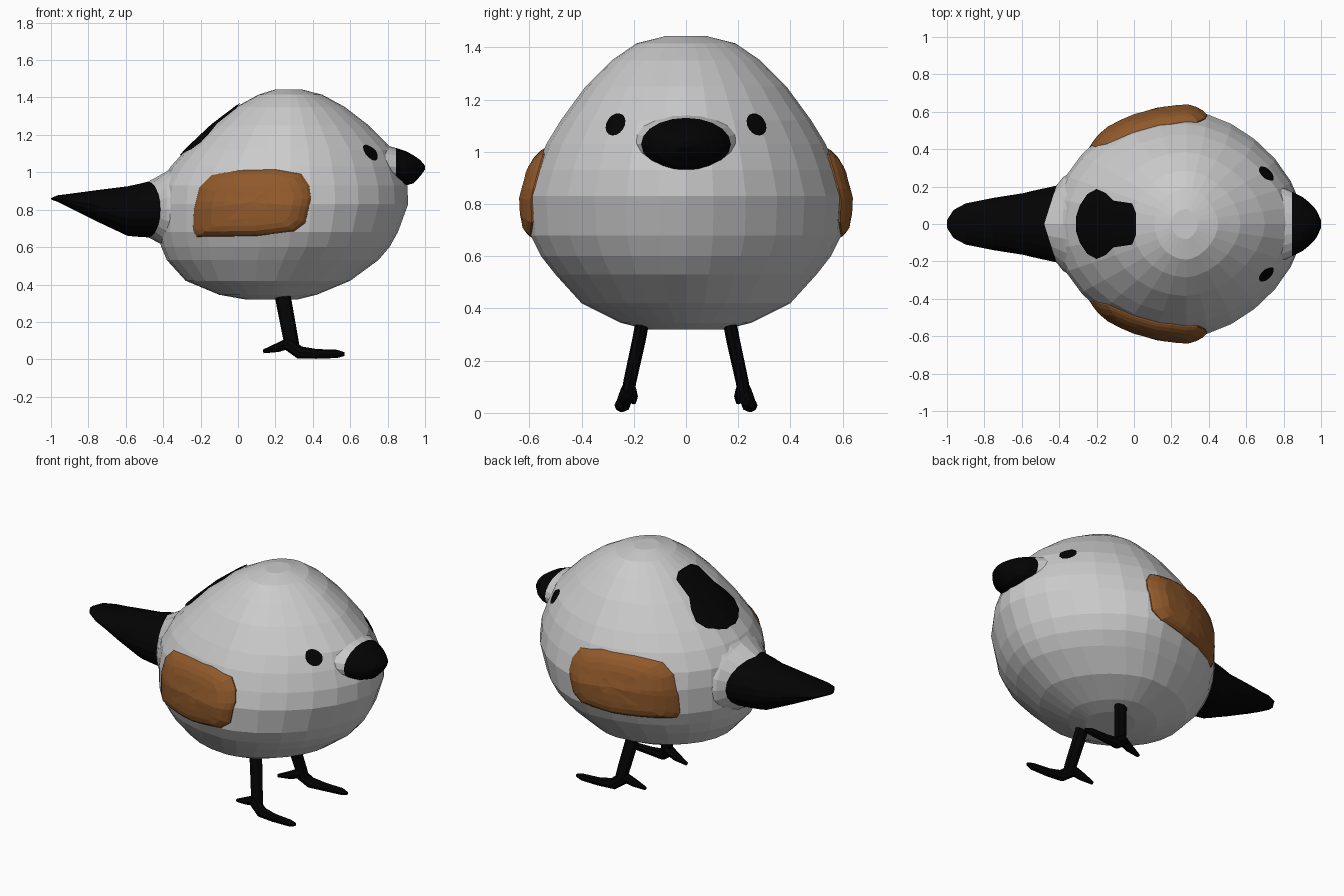
import bpy, bmesh, math
from mathutils import Vector
from mathutils.bvhtree import BVHTree

if "Cube" in bpy.data.objects:
    bpy.data.objects.remove(bpy.data.objects["Cube"])


def material(name, col):
    m = bpy.data.materials.new(name)
    m.diffuse_color = (*col, 1)
    m.use_nodes = True
    m.node_tree.nodes["Principled BSDF"].inputs["Base Color"].default_value = m.diffuse_color
    return m


GREY = material("light grey", (0.6, 0.6, 0.6))
BLACK = material("black", (0.001, 0.001, 0.001))
BROWN = material("brown", (0.28, 0.1, 0.024))


def finish(bm, name, mats, mirror=False):
    me = bpy.data.meshes.new(name)
    bm.to_mesh(me)
    ob = bpy.data.objects.new(name, me)
    bpy.context.collection.objects.link(ob)
    for m in mats:
        me.materials.append(m)
    if mirror:
        mod = ob.modifiers.new("mirror", 'MIRROR')
        mod.use_axis = (False, True, False)
    return ob


def loft(rings):
    """Closed skin through rings of equal point count."""
    bm = bmesh.new()
    vs = [[bm.verts.new(p) for p in r] for r in rings]
    n = len(vs[0])
    for k, (a, b) in enumerate(zip(vs, vs[1:])):
        for i in range(n):
            j = (i + 1) % n
            # the first two bands are grey where a second colour is given
            bm.faces.new((a[i], a[j], b[j], b[i])).material_index = int(k > 1)
    bm.faces.new(vs[0])
    bm.faces.new(vs[-1]).material_index = 1
    bmesh.ops.recalc_face_normals(bm, faces=bm.faces)
    return bm


def cross_rings(stations, n=20):
    """Elliptic sections along x: (x, top, bottom, half width, forward bend at the sides)."""
    return [[(x + bend * abs(math.cos(t)), w * math.cos(t), (a + b) / 2 + (a - b) / 2 * math.sin(t))
             for t in (2 * math.pi * i / n for i in range(n))] for x, a, b, w, bend in stations]


def tube(name, pts, radii, flat=1, n=8):
    pts = [Vector(p) for p in pts]
    rings = []
    for i, p in enumerate(pts):
        d = (pts[min(i + 1, len(pts) - 1)] - pts[max(i - 1, 0)]).normalized()
        u = d.cross(Vector((0, 1, 0))).normalized()
        v = d.cross(u) * flat
        rings.append([p + radii[i] * (u * math.cos(k * 2 * math.pi / n) + v * math.sin(k * 2 * math.pi / n))
                      for k in range(n)])
    bm = loft(rings)
    for f in bm.faces:
        f.material_index = 0
    finish(bm, name, [BLACK], True)


# Body: egg-shaped horizontal rings (z, centre x, front x, back x, half width)
LEVELS = [(.32, .17, .32, .04, .15), (.345, .18, .42, -.1, .25), (.42, .2, .6, -.28, .40),
          (.53, .24, .75, -.38, .50), (.6, .27, .81, -.41, .555), (.68, .28, .855, -.43, .595),
          (.83, .28, .91, -.43, .605), (.93, .28, .905, -.42, .575), (1.03, .28, .87, -.36, .535),
          (1.12, .28, .83, -.28, .48), (1.25, .28, .7, -.14, .385), (1.35, .28, .57, -.01, .285),
          (1.415, .28, .45, .11, .19), (1.443, .28, .34, .2, .08)]


def body_ring(z, cx, xf, xb, w, n=28):
    ring = []
    for i in range(n):
        c, s = math.cos(2 * math.pi * i / n), math.sin(2 * math.pi * i / n)
        e = 2 / (1.72 if c > 0 else 2.0)
        r = xf - cx if c > 0 else cx - xb
        ring.append((cx + math.copysign(abs(c) ** e, c) * r, math.copysign(abs(s) ** e, s) * w, z))
    return ring


bm = loft([body_ring(*l) for l in LEVELS])
for f in bm.faces:
    f.material_index = 0
tree = BVHTree.FromBMesh(bm)
finish(bm, "body", [GREY])

# Tail with grey collar
finish(loft(cross_rings([(-.28, 1.1, .54, .31, 0), (-.38, 1.005, .6, .25, 0), (-.48, .95, .652, .205, .065),
                         (-.53, .938, .655, .18, 0), (-.59, .925, .66, .165, 0), (-.75, .905, .735, .14, 0),
                         (-.9, .885, .81, .11, 0), (-.965, .877, .842, .075, 0), (-1, .862, .855, .02, 0)])),
       "tail", [GREY, BLACK])

# Beak with grey root
finish(loft(cross_rings([(.7, 1.17, .9, .24, 0), (.77, 1.15, .915, .208, 0), (.845, 1.13, .928, .172, 0),
                         (.9, 1.112, .93, .145, 0), (.94, 1.09, .942, .113, 0), (.975, 1.065, .98, .075, 0),
                         (1, 1.035, 1.015, .02, 0)])),
       "beak", [GREY, BLACK])


def plate(name, outline, to3d, direction, mat, rings, mirror):
    """Patch laid on the body; rings are (scale, lift) from centre to rim."""
    d = Vector(direction)
    n = len(outline)
    cu, cv = sum(p[0] for p in outline) / n, sum(p[1] for p in outline) / n

    def drop(u, v, lift):
        start = Vector(to3d(u, v)) - d * 3
        return tree.ray_cast(start, d)[0] - d * lift

    bm = bmesh.new()
    prev, mid = None, bm.verts.new(drop(cu, cv, rings[0][1]))
    for s, lift in rings:
        cur = [bm.verts.new(drop(cu + (u - cu) * s, cv + (v - cv) * s, lift)) for u, v in outline]
        for i in range(n):
            j = (i + 1) % n
            bm.faces.new((prev[i], prev[j], cur[j], cur[i]) if prev else (mid, cur[i], cur[j]))
        prev = cur
    bmesh.ops.recalc_face_normals(bm, faces=bm.faces)
    if sum(f.normal.dot(d) * f.calc_area() for f in bm.faces) > 0:
        bmesh.ops.reverse_faces(bm, faces=bm.faces)
    finish(bm, name, [mat], mirror)


def refine(pts, k=4):
    return [(a[0] + (b[0] - a[0]) * i / k, a[1] + (b[1] - a[1]) * i / k)
            for a, b in zip(pts, pts[1:] + pts[:1]) for i in range(k)]


# Wings
wing = [(-.24, .69), (-.235, .8), (-.205, .92), (-.14, .985), (0, 1.01), (.2, 1.015), (.34, .99),
        (.38, .93), (.39, .86), (.36, .73), (.3, .685), (.1, .66), (-.22, .655)]
plate("wing", refine(wing, 3), lambda x, z: (x, 0, z), (0, 1, 0), BROWN,
      [(.25, .034), (.5, .036), (.7, .036), (.85, .03), (.95, .018), (1, .006), (1.005, -.02)], True)

# Eyes: ellipses leaning inward at the top
eye = []
for k in range(16):
    a, b = .046 * math.cos(k * math.pi / 8), .034 * math.sin(k * math.pi / 8)
    eye.append((-.27 + a * .55 - b * .835, 1.105 + a * .835 + b * .55))
plate("eye", eye, lambda y, z: (0, y, z), (-1, 0, 0), BLACK, [(.5, .006), (1, .006)], True)

# Black marking on the back
half = [(.01, .06), (-.01, .11), (-.11, .125), (-.15, .165), (-.2, .187), (-.25, .16), (-.29, .1), (-.31, .04)]
mark = refine(half + [(x, -y) for x, y in reversed(half)], 3)
plate("back_marking", mark, lambda x, y: (x, y, 0), (0, 0, -1), BLACK,
      [(k / 8, .009) for k in range(1, 9)], False)

# Legs and toes
tube("leg", [(.235, .165, .36), (.25, .18, .28), (.28, .215, .12), (.29, .225, .06)],
     [.042, .042, .04, .04], .62)
tube("front_toe", [(.265, .222, .085), (.33, .24, .036), (.42, .25, .029), (.53, .255, .029), (.57, .252, .028)],
     [.035, .034, .026, .022, .01], .85)
tube("back_toe", [(.28, .22, .09), (.21, .208, .062), (.135, .2, .042)], [.03, .024, .01])
